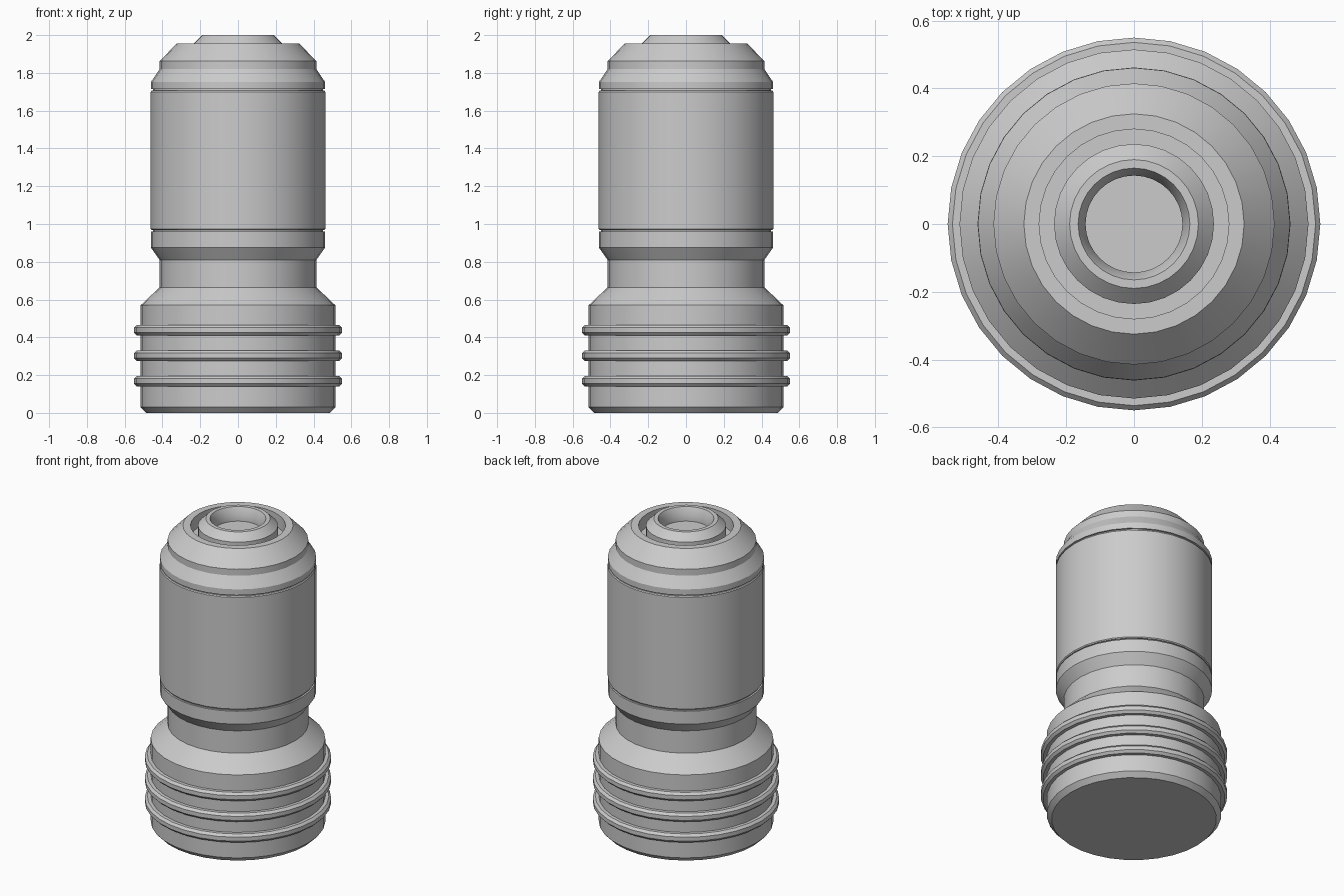
import bpy, bmesh, math

if "Cube" in bpy.data.objects:
    bpy.data.objects.remove(bpy.data.objects["Cube"])

SIDES = 32


def lathe(name, profile):
    """Spin a (radius, height) profile about z; a radius of 0 closes the end."""
    bm = bmesh.new()
    rings = []
    for r, z in profile:
        if r == 0:
            rings.append([bm.verts.new((0, 0, z))])
        else:
            rings.append([bm.verts.new((r * math.cos(2 * math.pi * i / SIDES),
                                        r * math.sin(2 * math.pi * i / SIDES), z))
                          for i in range(SIDES)])
    for a, b in zip(rings, rings[1:]):
        if len(a) == 1 or len(b) == 1:
            # Flat end cap as one polygon
            if len(a) == 1:
                bm.faces.new(b[::-1])
                bm.verts.remove(a[0])
            else:
                bm.faces.new(a)
                bm.verts.remove(b[0])
            continue
        for i in range(SIDES):
            j = (i + 1) % SIDES
            bm.faces.new((a[i], a[j], b[j], b[i]))
    mesh = bpy.data.meshes.new(name)
    bm.to_mesh(mesh)
    bm.free()
    obj = bpy.data.objects.new(name, mesh)
    bpy.context.collection.objects.link(obj)
    bpy.ops.object.select_all(action='DESELECT')
    bpy.context.view_layer.objects.active = obj
    obj.select_set(True)
    bpy.ops.object.shade_smooth_by_angle(angle=math.radians(30))
    return obj


# Wide base with sloped shoulder and neck
lathe("base", [(0, 0), (0.487, 0), (0.515, 0.03), (0.515, 0.57),
               (0.415, 0.665), (0.415, 0.81)])

# Three bevelled grip rings around the base
for n, z in enumerate((0.168, 0.303, 0.438)):
    lathe(f"grip_ring_{n + 1}", [(0.515, z - 0.028), (0.536, z - 0.028), (0.55, z - 0.013),
                                 (0.55, z + 0.013), (0.536, z + 0.028), (0.515, z + 0.028)])

# Flared collar under the barrel
lathe("lower_collar", [(0.415, 0.81), (0.461, 0.875), (0.461, 0.959), (0.45, 0.959),
                       (0.45, 0.968)])

# Main barrel, set off by thin grooves
lathe("barrel", [(0.45, 0.968), (0.457, 0.968), (0.462, 0.974), (0.462, 1.7),
                 (0.457, 1.706), (0.45, 1.706)])

# Tapered collar above the barrel
lathe("upper_collar", [(0.45, 1.706), (0.45, 1.714), (0.461, 1.714), (0.461, 1.752),
                       (0.415, 1.82), (0.415, 1.862)])

# Sloped cap with a circular channel
lathe("cap", [(0.415, 1.862), (0.325, 1.955), (0.28, 1.955), (0.28, 1.87), (0.236, 1.87)])

# Raised nozzle with a recessed centre
lathe("nozzle", [(0.236, 1.87), (0.236, 1.955), (0.19, 2.0), (0.165, 2.0),
                 (0.143, 1.955), (0.143, 1.915), (0, 1.915)])
